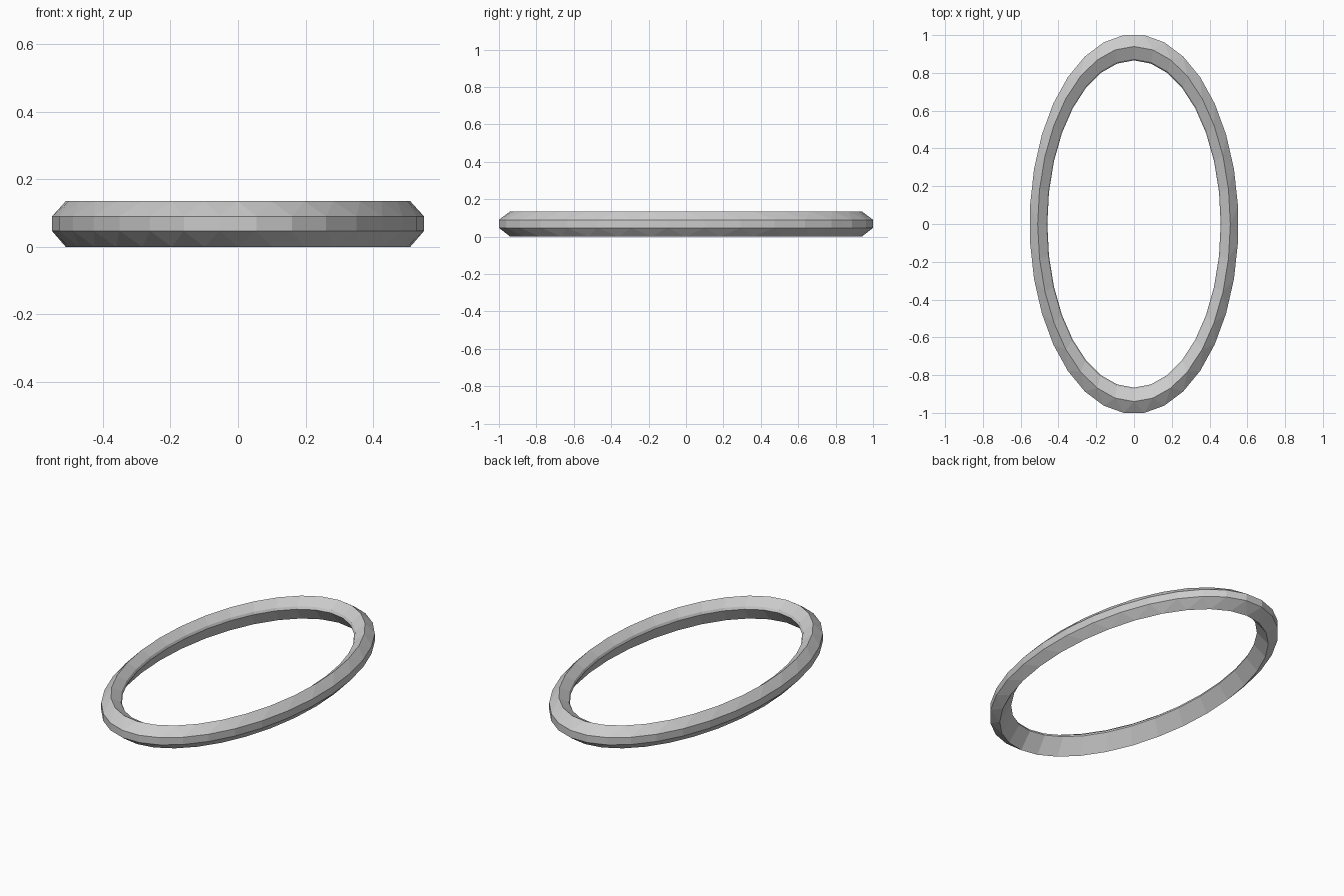
import bpy, bmesh, math

if "Cube" in bpy.data.objects:
    bpy.data.objects.remove(bpy.data.objects["Cube"])

N = 32
# Cross-section: (half width x, half length y, height z, angular offset in steps)
PROFILE = [
    (0.553, 1.005, 0.047, 0.5),   # outer rim, lower
    (0.553, 1.005, 0.090, 0.5),   # outer rim, upper
    (0.510, 0.940, 0.135, 0.0),   # top crest
    (0.465, 0.874, 0.100, 0.0),   # inner lip, upper
    (0.459, 0.866, 0.086, 0.0),   # inner lip, lower
    (0.510, 0.940, 0.000, 0.0),   # bottom crest
]

bm = bmesh.new()


def ellipse_loop(a, b, z, offset):
    loop = []
    for i in range(N):
        t = 2 * math.pi * (i + offset) / N
        loop.append(bm.verts.new((a * math.cos(t), b * math.sin(t), z)))
    return loop


def bridge(p, q, shift):
    """Join two loops: quads when aligned, triangles when staggered by half a step."""
    for i in range(N):
        j = (i + 1) % N
        if shift == 0:
            bm.faces.new((p[i], p[j], q[j], q[i]))
        elif shift > 0:      # p is half a step ahead of q
            bm.faces.new((p[i], q[j], q[i]))
            bm.faces.new((p[i], p[j], q[j]))
        else:                # q is half a step ahead of p
            bm.faces.new((p[i], p[j], q[i]))
            bm.faces.new((p[j], q[j], q[i]))


# Elliptical ring
loops = [ellipse_loop(*p) for p in PROFILE]
for k in range(len(loops)):
    m = (k + 1) % len(loops)
    bridge(loops[k], loops[m], PROFILE[k][3] - PROFILE[m][3])
bmesh.ops.recalc_face_normals(bm, faces=bm.faces[:])

mesh = bpy.data.meshes.new("oval_ring")
bm.to_mesh(mesh)
bm.free()
bpy.context.collection.objects.link(bpy.data.objects.new("oval_ring", mesh))
